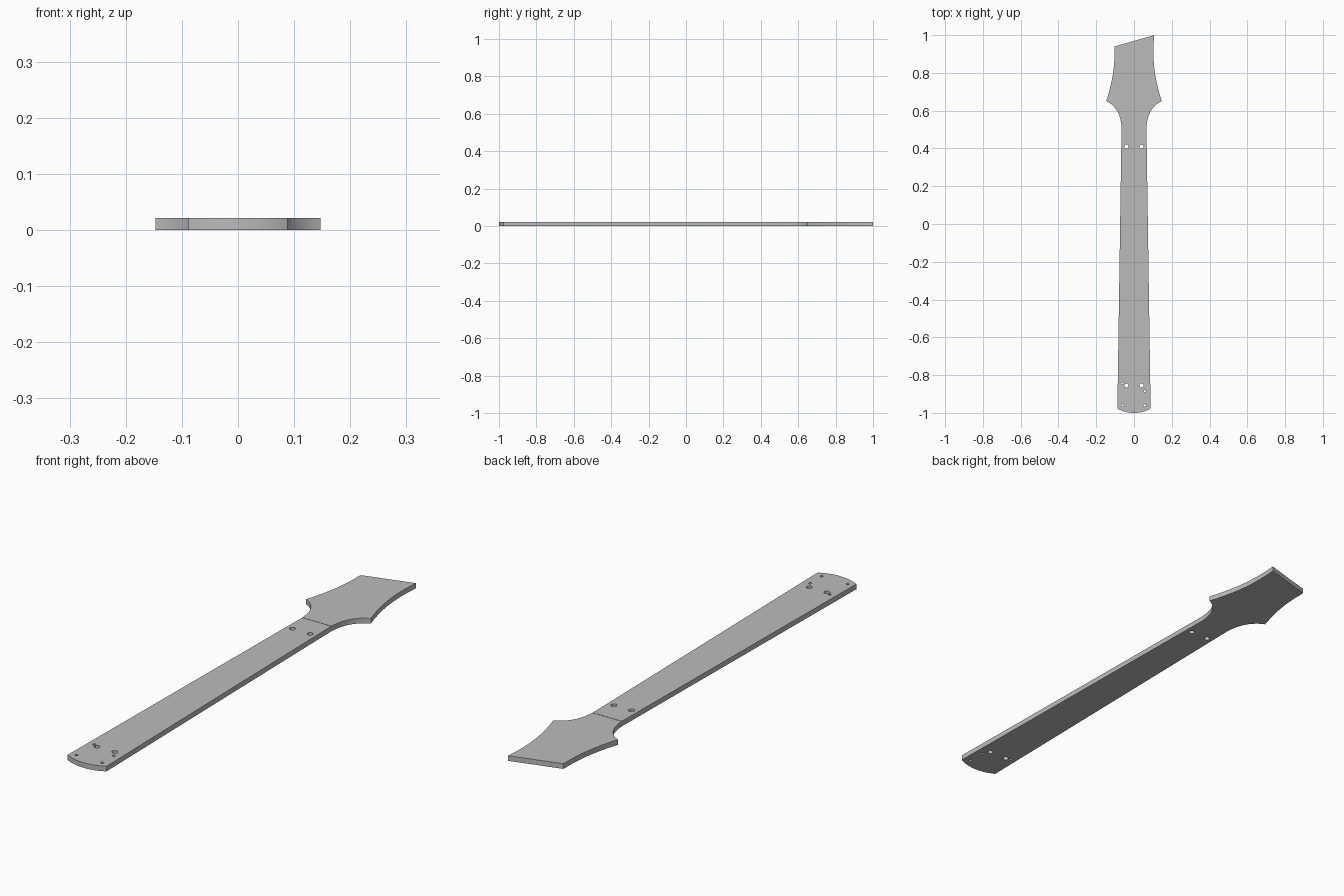
import bpy, bmesh, math
from mathutils import Vector, Matrix
from mathutils.geometry import interpolate_bezier

THICK = 0.021
GROOVE_Y = 0.51

cube = bpy.data.objects.get("Cube")
if cube:
    bpy.data.objects.remove(cube, do_unlink=True)

grey = bpy.data.materials.new("plain grey")
grey.use_nodes = True
grey.diffuse_color = (0.5, 0.5, 0.5, 1)
grey.node_tree.nodes["Principled BSDF"].inputs["Base Color"].default_value = (0.5, 0.5, 0.5, 1)


def make_object(name, bm):
    bmesh.ops.recalc_face_normals(bm, faces=bm.faces)
    mesh = bpy.data.meshes.new(name)
    bm.to_mesh(mesh)
    bm.free()
    mesh.materials.append(grey)
    obj = bpy.data.objects.new(name, mesh)
    bpy.context.collection.objects.link(obj)
    return obj


def curve(a, b, c, d, steps=16):
    return interpolate_bezier(*[Vector((x, y, 0)) for x, y in (a, b, c, d)], steps)


def head_side(tip):
    """Neck flare, pointed shoulder and hollow side of the headstock, cut at height tip."""
    flare = curve((0.066, 0.5), (0.066, 0.58), (0.1, 0.63), (0.147, 0.65))
    hollow = curve((0.147, 0.65), (0.112, 0.76), (0.094, 0.86), (0.107, 1.0), 24)
    side = flare + [p for p in hollow[1:] if p.y < tip - 0.003]
    side.append(Vector((0.107 if tip == 1 else 0.102, tip, 0)))
    return side


# Outline: rounded heel, tapered right edge, slanted head, then the mirrored left edge
heel = curve((-0.088, -0.977), (-0.035, -1.0075), (0.035, -1.0075), (0.088, -0.977), 24)
left = [Vector((-p.x, p.y, 0)) for p in reversed(head_side(0.94))]
outline = heel + head_side(1) + left

bm = bmesh.new()
face = bm.faces.new([bm.verts.new(p) for p in outline])
ext = bmesh.ops.extrude_face_region(bm, geom=[face])
bmesh.ops.translate(bm, vec=(0, 0, THICK),
                    verts=[v for v in ext["geom"] if isinstance(v, bmesh.types.BMVert)])
neck = make_object("neck_template", bm)

# Cutters: large mounting holes, small heel holes and a hairline groove at the nut
holes = [(s * 0.04, y, 0.0115) for s in (-1, 1) for y in (0.41, -0.855)]
holes += [(-0.06, -0.845, 0.006), (0.057, -0.885, 0.006),
          (-0.06, -0.96, 0.006), (0.057, -0.96, 0.006)]
bm = bmesh.new()
for x, y, r in holes:
    bmesh.ops.create_cone(bm, cap_ends=True, segments=24, radius1=r, radius2=r,
                          depth=0.1, matrix=Matrix.Translation((x, y, THICK / 2)))
bmesh.ops.create_cube(bm, size=1, matrix=Matrix.Translation((0, GROOVE_Y, THICK))
                      @ Matrix.Diagonal((0.3, 0.002, 0.003, 1)))
cutter = make_object("hole_cutter", bm)
cutter.hide_render = True

cut = neck.modifiers.new("holes", "BOOLEAN")
cut.operation = "DIFFERENCE"
cut.solver = "EXACT"
cut.object = cutter

# Apply the cut and drop the helper
bpy.context.view_layer.update()
neck.data = bpy.data.meshes.new_from_object(
    neck.evaluated_get(bpy.context.evaluated_depsgraph_get()))
neck.modifiers.clear()
bpy.data.objects.remove(cutter, do_unlink=True)

# Smooth the curved edges, keep the corners sharp
bpy.ops.object.select_all(action="DESELECT")
neck.select_set(True)
bpy.context.view_layer.objects.active = neck
bpy.ops.object.shade_smooth_by_angle(angle=math.radians(30))
